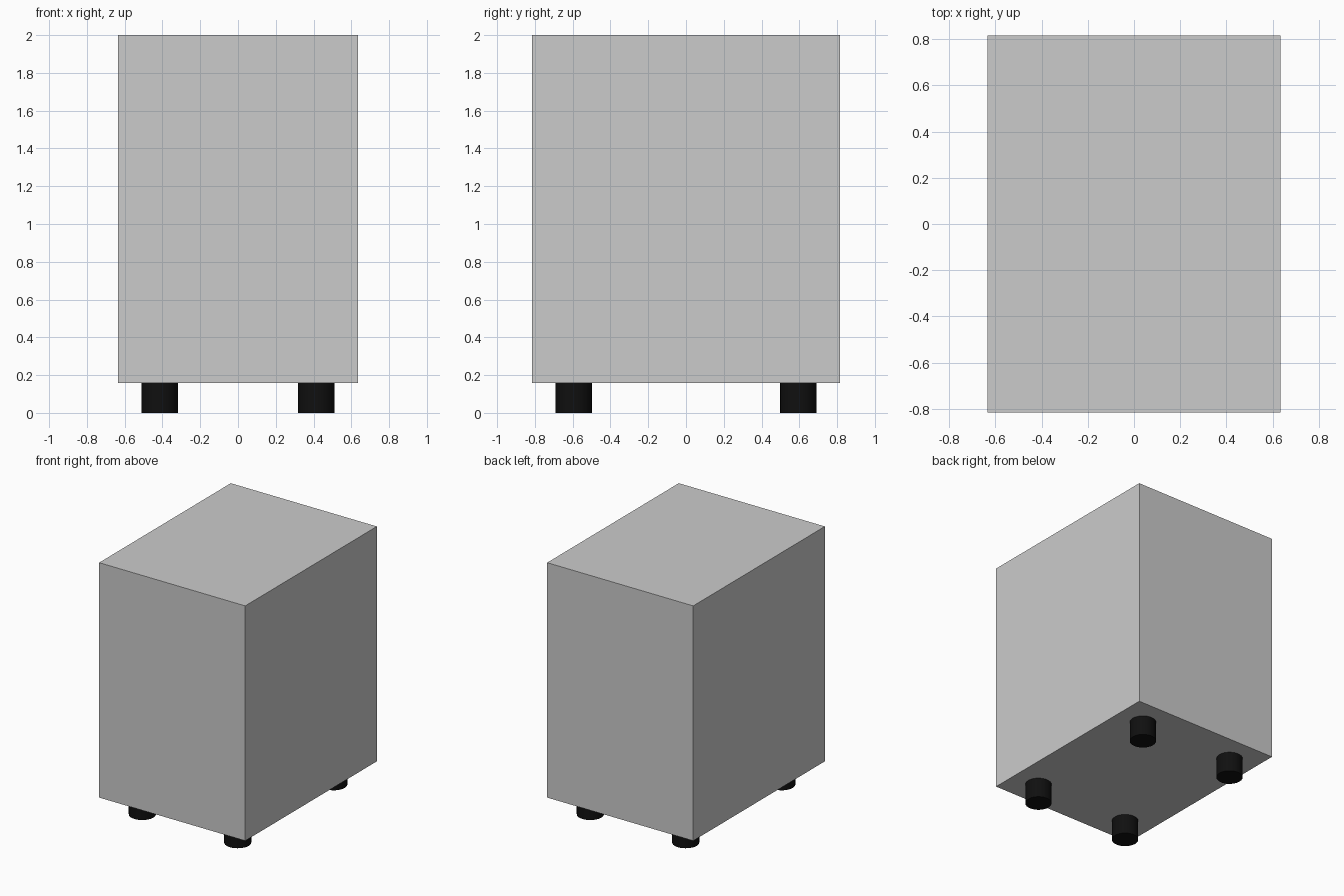
import bpy
import math

if "Cube" in bpy.data.objects:
    bpy.data.objects.remove(bpy.data.objects["Cube"])

HALF_X, HALF_Y = 0.634, 0.816
BASE, TOP = 0.157, 2.0
FOOT_X, FOOT_Y, FOOT_R = 0.414, 0.595, 0.0965

# Cabinet body: plain sharp-edged box
bpy.ops.mesh.primitive_cube_add(size=1, location=(0, 0, (BASE + TOP) / 2))
body = bpy.context.object
body.name = "cabinet_body"
body.scale = (HALF_X * 2, HALF_Y * 2, TOP - BASE)
bpy.ops.object.transform_apply(location=False, rotation=False, scale=True)

# Black material for the feet
black = bpy.data.materials.new("black_rubber")
black.diffuse_color = (0.005, 0.005, 0.005, 1)
black.use_nodes = True
black.node_tree.nodes["Principled BSDF"].inputs["Base Color"].default_value = black.diffuse_color

# Four round feet, one near each corner
for side, sx in (("left", -1), ("right", 1)):
    for end, sy in (("front", -1), ("back", 1)):
        bpy.ops.mesh.primitive_cylinder_add(
            vertices=32, radius=FOOT_R, depth=BASE,
            location=(sx * FOOT_X, sy * FOOT_Y, BASE / 2))
        foot = bpy.context.object
        foot.name = f"{end}_{side}_foot"
        foot.data.materials.append(black)
        bpy.ops.object.shade_smooth_by_angle(angle=math.radians(30))
